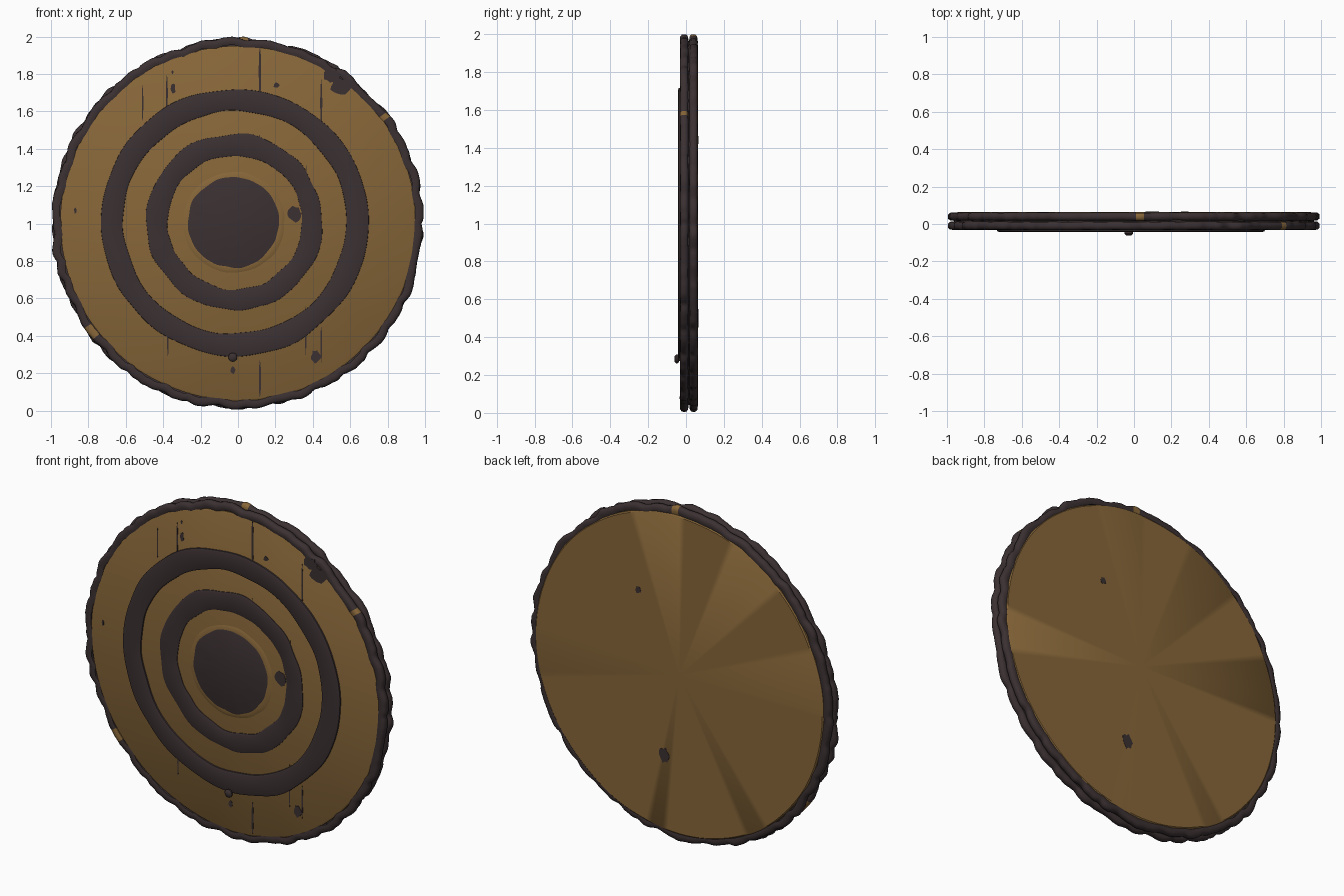
import bpy, bmesh, math, random
from mathutils import Vector, noise

if "Cube" in bpy.data.objects:
    bpy.data.objects.remove(bpy.data.objects["Cube"])

random.seed(4)


def material(name, rgb):
    m = bpy.data.materials.new(name)
    m.diffuse_color = (*rgb, 1)
    m.use_nodes = True
    m.node_tree.nodes["Principled BSDF"].inputs["Base Color"].default_value = m.diffuse_color
    return m


TAN = material("tan wood", (0.245, 0.135, 0.041))
DARK = material("dark bark", (0.044, 0.030, 0.032))


def finish(name, bm, mats, angle=40):
    bmesh.ops.remove_doubles(bm, verts=bm.verts, dist=1e-5)
    bmesh.ops.recalc_face_normals(bm, faces=bm.faces)
    me = bpy.data.meshes.new(name)
    bm.to_mesh(me)
    bm.free()
    for m in mats:
        me.materials.append(m)
    ob = bpy.data.objects.new(name, me)
    bpy.context.collection.objects.link(ob)
    bpy.ops.object.select_all(action='DESELECT')
    ob.select_set(True)
    bpy.context.view_layer.objects.active = ob
    bpy.ops.object.shade_smooth_by_angle(angle=math.radians(angle))
    return ob


def lathe(name, profile, mat, cx=0.0, cz=1.0, amp=0.0, freq=4, seed=0.0, n=160, closed=True):
    """Turn a (radius, y) profile about the y axis with a hand-cut wobble."""
    bm = bmesh.new()
    rows = []
    for i in range(n):
        a = 2 * math.pi * i / n
        c, s = math.cos(a), math.sin(a)
        row = []
        for r, y in profile:
            w = amp * noise.noise(Vector((c * freq, s * freq, r * 9 + seed))) if r > 0.05 else 0
            row.append(bm.verts.new((cx + (r + w) * c, y, cz + (r + w) * s)))
        rows.append(row)
    m = len(profile)
    for i in range(n):
        p, q = rows[i], rows[(i + 1) % n]
        for j in range(m if closed else m - 1):
            k = (j + 1) % m
            bm.faces.new((p[j], q[j], q[k], p[k]))
    return finish(name, bm, [mat])


def bark_band(name, y0, y1, seed, patches):
    """Lumpy bark hoop with scalloped outer edge; patches are bare angles in degrees."""
    n, ym, h = 420, (y0 + y1) / 2, (y1 - y0) / 2
    section = [(-0.045, -0.8), (-0.03, -1), (-0.012, -0.92), (-0.002, -0.55), (0, 0),
               (-0.002, 0.55), (-0.012, 0.92), (-0.03, 1), (-0.045, 0.8)]
    bm = bmesh.new()
    rows = []
    for i in range(n):
        a = 2 * math.pi * i / n
        c, s = math.cos(a), math.sin(a)
        phase = 17 * a + 2.5 * noise.noise(Vector((c * 3, s * 3, seed)))
        R = 0.972 + 0.014 * abs(math.sin(phase)) + 0.016 * noise.noise(Vector((c * 6, s * 6, seed + 5)))
        R += 0.006 * noise.noise(Vector((c * 25, s * 25, seed)))
        inner = 0.006 * noise.noise(Vector((c * 9, s * 9, seed + 9)))
        dy = 0.002 * noise.noise(Vector((c * 12, s * 12, seed + 2)))
        row = []
        for k, (d, t) in enumerate(section):
            r = R + d + (inner if k in (0, 8) else 0)
            row.append(bm.verts.new((r * c, ym + h * t + dy, r * s)))
        rows.append(row)
    for i in range(n):
        p, q = rows[i], rows[(i + 1) % n]
        deg = 360 * i / n
        for j in range(len(section)):
            k = (j + 1) % len(section)
            f = bm.faces.new((p[j], q[j], q[k], p[k]))
            f.material_index = int(any(lo <= deg <= hi for lo, hi in patches))
    # fit the hoop to the overall size
    for ax, lo, hi in ((0, -0.995, 0.993), (2, 0.005, 2.0)):
        v0 = min(v.co[ax] for v in bm.verts)
        v1 = max(v.co[ax] for v in bm.verts)
        for v in bm.verts:
            v.co[ax] = lo + (v.co[ax] - v0) / (v1 - v0) * (hi - lo)
    return finish(name, bm, [DARK, TAN], 60)


def plate(name, x, z, rx, rz, y0, y1, mat=DARK, n=14, rough=0.2):
    """Thin irregular patch lying on the front or back face."""
    bm = bmesh.new()
    vs = []
    for i in range(n):
        a = 2 * math.pi * i / n
        k = 1 + random.uniform(-rough, rough)
        vs.append(bm.verts.new((x + rx * k * math.cos(a), y0, z + rz * k * math.sin(a))))
    f = bm.faces.new(vs)
    ext = bmesh.ops.extrude_face_region(bm, geom=[f])
    for g in ext["geom"]:
        if isinstance(g, bmesh.types.BMVert):
            g.co.y = y1
    return finish(name, bm, [mat])


# wooden board
lathe("board", [(0, -0.030), (0.94, -0.030), (0.95, -0.024), (0.95, 0.058), (0.943, 0.064), (0, 0.064)],
      TAN, 0, 1.003, 0.006, 3, closed=False)

# dark core in the groove between the bark hoops
lathe("bark_core", [(0.93, 0.0), (0.962, 0.0), (0.962, 0.035), (0.93, 0.035)], DARK, 0, 1.003)

# two bark hoops
bark_band("front_bark", -0.032, 0.013, 1.3, [(214, 218), (35, 36.5)])
bark_band("back_bark", 0.018, 0.062, 7.7, [(86, 88.5)])


# painted target rings
def ring(name, r0, r1, top, seed):
    lathe(name, [(r0, -0.02), (r0 + 0.002, top + 0.004), (r0 + 0.012, top), (r1 - 0.012, top),
                 (r1 - 0.002, top + 0.004), (r1, -0.02)], DARK, -0.018, 1.007, 0.014, 3, seed)


ring("outer_ring", 0.594, 0.716, -0.042, 2.0)
ring("middle_ring", 0.357, 0.472, -0.037, 5.0)
lathe("centre_lip", [(0.23, -0.02), (0.235, -0.036), (0.255, -0.036), (0.272, -0.0295)],
      TAN, -0.022, 1.007, 0.006, 3, 3)
lathe("bullseye", [(0, -0.038), (0.238, -0.038), (0.246, -0.035), (0.247, -0.02)],
      DARK, -0.025, 1.007, 0.008, 3, 8, closed=False)

# vertical cracks: x, bottom, top, half width
for i, (x, z0, z1, w) in enumerate([
        (0.117, 1.68, 1.95, 0.007), (0.115, 1.35, 1.48, 0.005), (0.117, 0.07, 0.27, 0.006),
        (0.365, 0.76, 1.31, 0.006), (0.362, 0.30, 0.56, 0.004), (0.445, 1.52, 1.77, 0.006),
        (0.445, 0.26, 0.45, 0.005), (-0.38, 1.60, 1.80, 0.005), (-0.51, 1.54, 1.75, 0.004),
        (-0.375, 0.29, 0.45, 0.004)]):
    plate(f"crack_{i}", x, (z0 + z1) / 2, w, (z1 - z0) / 2, -0.025, -0.0312, n=8, rough=0.05)

# front knots and chips: x, z, half width, half height
for i, (x, z, rx, rz) in enumerate([
        (-0.347, 1.72, 0.012, 0.027), (0.207, 1.74, 0.017, 0.015), (0.417, 0.29, 0.026, 0.033),
        (-0.027, 0.215, 0.015, 0.018), (0.30, 1.05, 0.033, 0.04), (-0.87, 1.07, 0.006, 0.015),
        (0.555, 1.735, 0.065, 0.04), (0.50, 1.79, 0.04, 0.035), (-0.35, 1.81, 0.006, 0.01)]):
    plate(f"front_knot_{i}", x, z, rx, rz, -0.025, -0.0325)

# back knots
for i, (x, z, rx, rz) in enumerate([(0.27, 1.44, 0.018, 0.02), (0.10, 0.50, 0.033, 0.043)]):
    plate(f"back_knot_{i}", x, z, rx, rz, 0.06, 0.0655)

# small peg under the rings
lathe("peg", [(0, -0.062), (0.016, -0.060), (0.024, -0.052), (0.022, -0.042), (0.012, -0.036), (0.012, -0.028)],
      DARK, -0.028, 0.285, n=20, closed=False)
